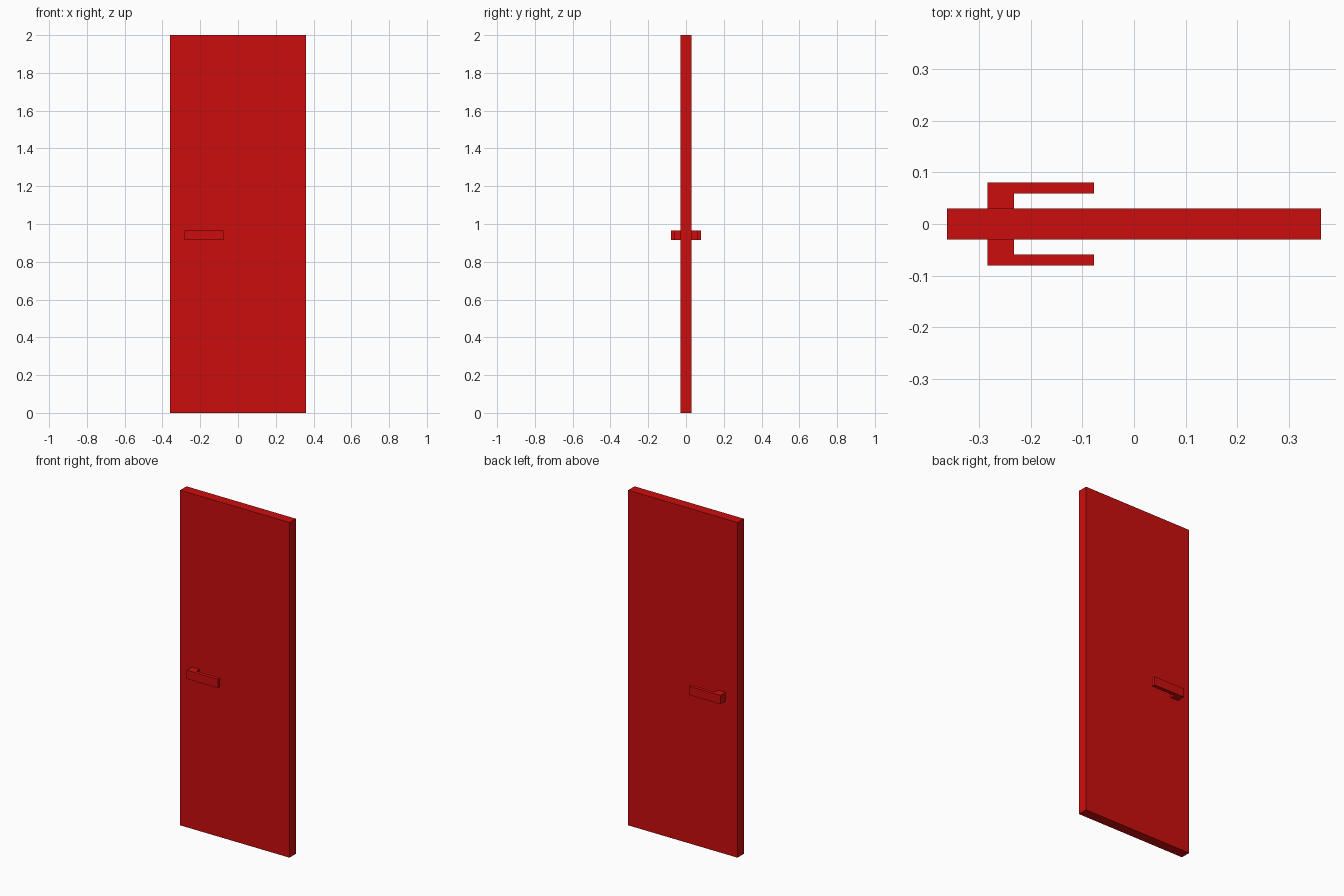
import bpy
import bmesh

cube = bpy.data.objects.get("Cube")
if cube:
    bpy.data.objects.remove(cube, do_unlink=True)

# Single red paint
red = bpy.data.materials.new("red_paint")
red.use_nodes = True
colour = (0.6, 0.004, 0.004, 1.0)
red.diffuse_color = colour
red.node_tree.nodes["Principled BSDF"].inputs["Base Color"].default_value = colour


def extrude_profile(name, outline, z0, z1):
    """Extrude a flat xy outline from z0 up to z1."""
    bm = bmesh.new()
    face = bm.faces.new([bm.verts.new((x, y, z0)) for x, y in outline])
    result = bmesh.ops.extrude_face_region(bm, geom=[face])
    top = [v for v in result["geom"] if isinstance(v, bmesh.types.BMVert)]
    bmesh.ops.translate(bm, verts=top, vec=(0, 0, z1 - z0))
    bmesh.ops.recalc_face_normals(bm, faces=bm.faces)
    mesh = bpy.data.meshes.new(name)
    bm.to_mesh(mesh)
    bm.free()
    mesh.materials.append(red)
    obj = bpy.data.objects.new(name, mesh)
    bpy.context.collection.objects.link(obj)
    return obj


# Door slab
W, T = 0.361, 0.03
extrude_profile("door_panel", [(-W, -T), (W, -T), (W, T), (-W, T)], 0, 2)

# L-shaped lever handles, one on each side of the door
lever = [(-0.283, T), (-0.232, T), (-0.232, 0.059),
         (-0.077, 0.059), (-0.077, 0.08), (-0.283, 0.08)]
for name, side in (("front_handle", -1), ("back_handle", 1)):
    extrude_profile(name, [(x, y * side) for x, y in lever], 0.914, 0.966)
